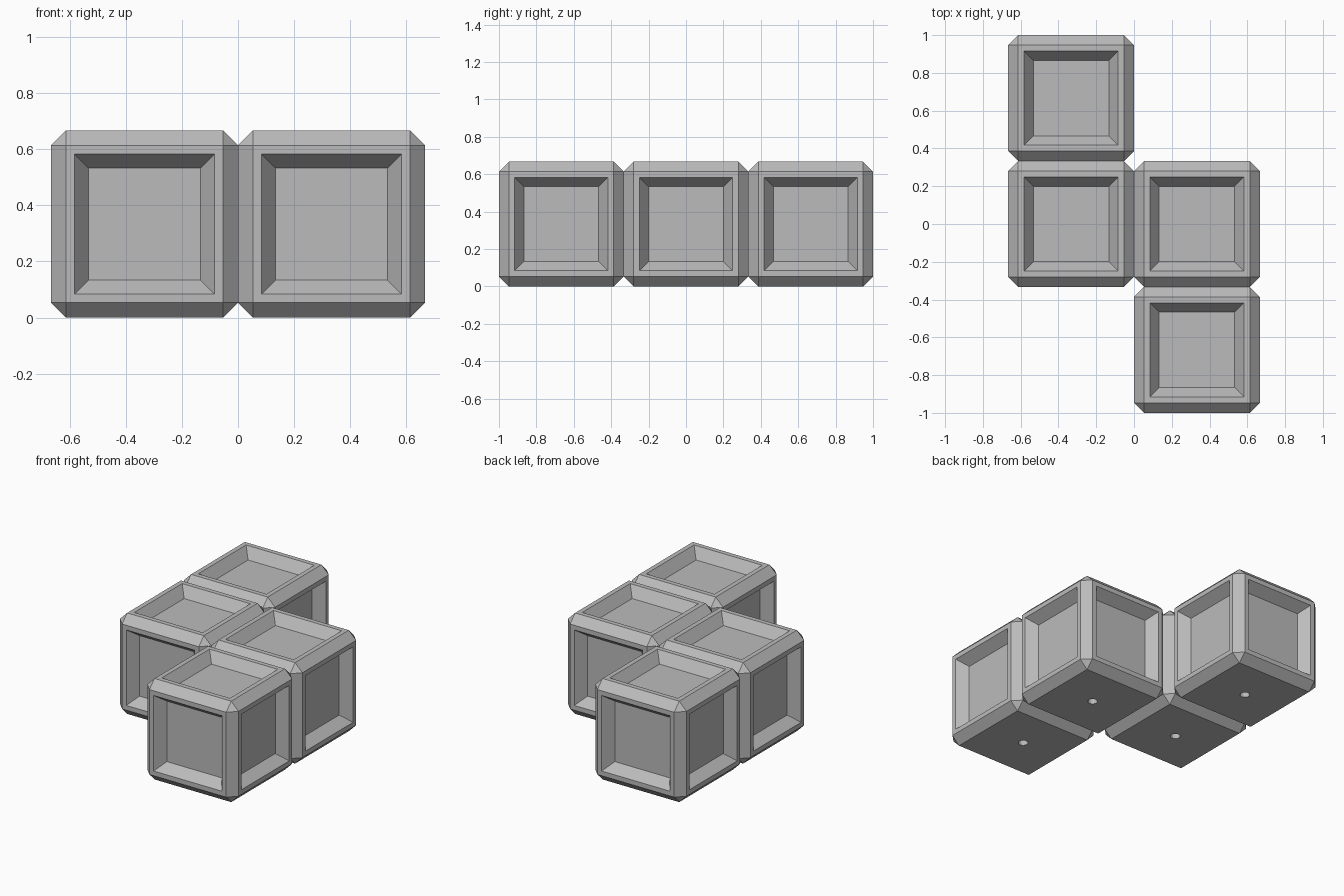
import bpy, bmesh
from mathutils import Vector

S = 2 / 3            # edge length of one block
BEVEL = 0.053
RIM = 0.097 - BEVEL  # flat border around each recess
SLOPE = 0.07         # width of the sloped recess wall
DEPTH = 0.067
HOLE_R = 0.03

cube = bpy.data.objects.get("Cube")
if cube:
    bpy.data.objects.remove(cube, do_unlink=True)

# Single grey material
grey = bpy.data.materials.new("light_grey")
grey.use_nodes = True
colour = (0.5, 0.5, 0.5, 1)
grey.diffuse_color = colour
grey.node_tree.nodes["Principled BSDF"].inputs["Base Color"].default_value = colour


def block_mesh():
    bm = bmesh.new()
    bmesh.ops.create_cube(bm, size=S)
    bmesh.ops.bevel(bm, geom=bm.edges[:], offset=BEVEL, segments=1,
                    profile=0.5, affect='EDGES')
    bm.normal_update()
    sides = [f for f in bm.faces if max(abs(c) for c in f.normal) > 0.99]

    # Sunken panels on the top and the four sides
    panels = [f for f in sides if f.normal.z > -0.5]
    bmesh.ops.inset_individual(bm, faces=panels, thickness=RIM)
    bmesh.ops.inset_individual(bm, faces=panels, thickness=SLOPE, depth=-DEPTH)

    # Round hole in the flat underside
    base = next(f for f in sides if f.normal.z < -0.5)
    bmesh.ops.inset_individual(bm, faces=[base], thickness=S / 2 - BEVEL - HOLE_R)
    bmesh.ops.subdivide_edges(bm, edges=base.edges[:], cuts=4)
    base = min((f for f in bm.faces if f.normal.z < -0.9),
               key=lambda f: f.calc_area())
    for v in base.verts:
        flat = Vector((v.co.x, v.co.y, 0)).normalized() * HOLE_R
        v.co.x, v.co.y = flat.x, flat.y
    hole = bmesh.ops.extrude_face_region(bm, geom=[base])
    bmesh.ops.translate(bm, vec=(0, 0, 0.15),
                        verts=[g for g in hole["geom"] if isinstance(g, bmesh.types.BMVert)])
    if base.is_valid:
        bmesh.ops.delete(bm, geom=[base], context='FACES_ONLY')
    bmesh.ops.recalc_face_normals(bm, faces=bm.faces[:])

    mesh = bpy.data.meshes.new("panelled_block")
    bm.to_mesh(mesh)
    bm.free()
    mesh.materials.append(grey)
    return mesh


# Four blocks in a zigzag
mesh = block_mesh()
layout = {
    "front_block": (0.5, -1),
    "middle_left_block": (0.5, 0),
    "middle_right_block": (-0.5, 0),
    "back_block": (-0.5, 1),
}
for name, (col, row) in layout.items():
    block = bpy.data.objects.new(name, mesh)
    block.location = (col * S, row * S, S / 2)
    bpy.context.collection.objects.link(block)
